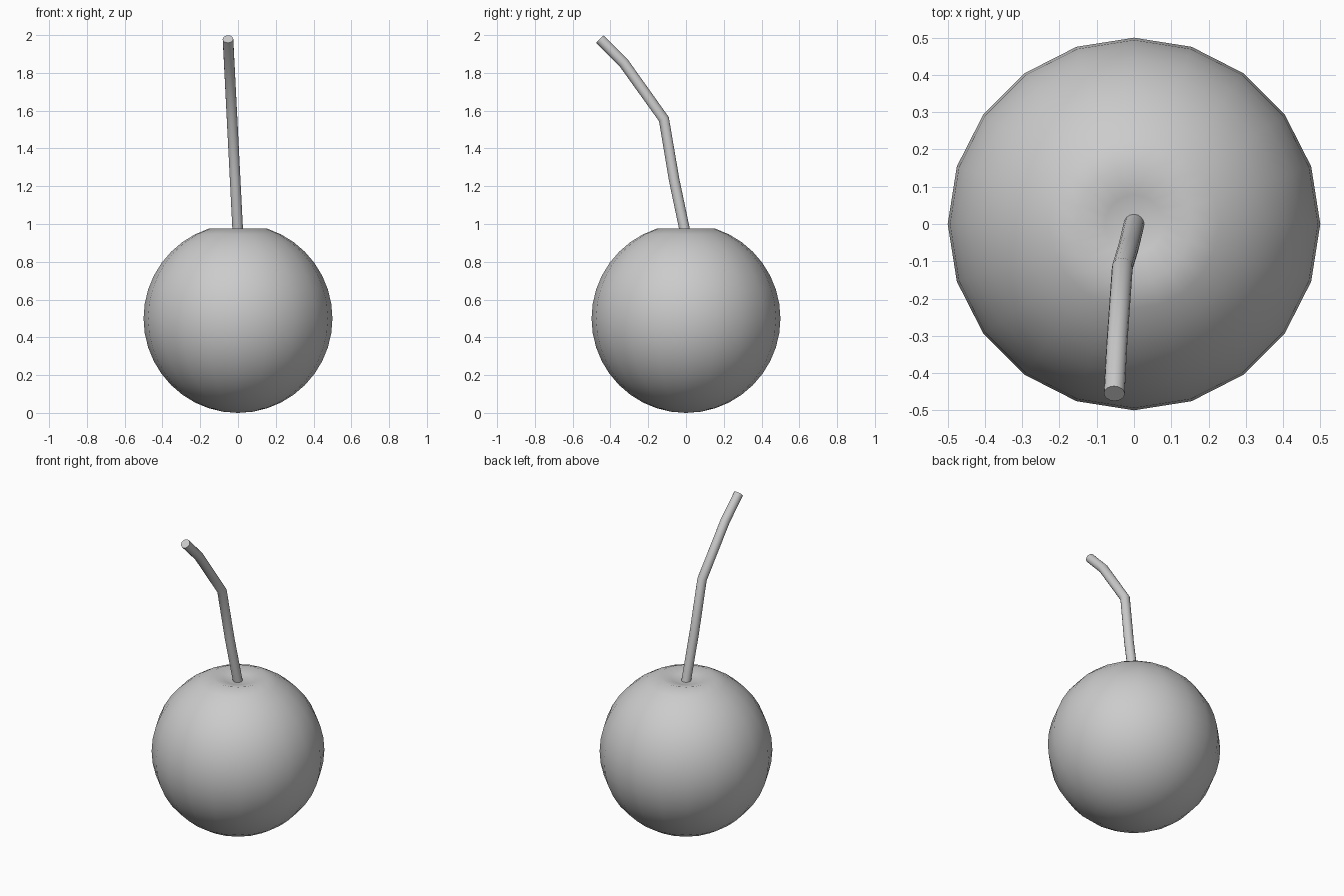
import bpy, bmesh, math
from mathutils import Vector

if "Cube" in bpy.data.objects:
    bpy.data.objects.remove(bpy.data.objects["Cube"])


def loft(name, rings, cap_start, cap_end, angle):
    """Skin a list of rings; caps are 'fan' points or flat n-gons."""
    bm = bmesh.new()
    loops = [[bm.verts.new(p) for p in ring] for ring in rings]
    n = len(loops[0])
    for a, b in zip(loops, loops[1:]):
        for i in range(n):
            j = (i + 1) % n
            bm.faces.new((a[i], a[j], b[j], b[i]))
    for cap, loop in ((cap_start, loops[0]), (cap_end, loops[-1])):
        if cap is None:
            bm.faces.new(loop)
        else:
            tip = bm.verts.new(cap)
            for i in range(n):
                bm.faces.new((loop[i], loop[(i + 1) % n], tip))
    bmesh.ops.recalc_face_normals(bm, faces=bm.faces[:])
    mesh = bpy.data.meshes.new(name)
    bm.to_mesh(mesh)
    bm.free()
    obj = bpy.data.objects.new(name, mesh)
    bpy.context.collection.objects.link(obj)
    bpy.ops.object.select_all(action='DESELECT')
    obj.select_set(True)
    bpy.context.view_layer.objects.active = obj
    bpy.ops.object.shade_smooth_by_angle(angle=math.radians(angle))
    return obj


# Fruit: 20-sided ball, with a shallow dimple at the top
R, SIDES = 0.5, 20
profile = []
for k in range(1, 19):
    t = math.radians(9 * k)
    profile.append((R * math.sin(t), R - R * math.cos(t)))
profile.append((0.078, 0.955))
rings = [[(r * math.cos(math.tau * i / SIDES), r * math.sin(math.tau * i / SIDES), z)
          for i in range(SIDES)] for r, z in profile]
loft("fruit", rings, (0, 0, 0), (0, 0, 0.942), 60)

# Stem: round tube along a bent path leaning to the front
path = [Vector((-0.053 * (z - 0.94) / 1.04, y, z)) for y, z in
        ((0.0, 0.935), (-0.063, 1.235), (-0.117, 1.555), (-0.33, 1.853), (-0.455, 1.979))]
stem_rings = []
for i, p in enumerate(path):
    d_in = (p - path[max(i - 1, 0)]).normalized()
    d_out = (path[min(i + 1, len(path) - 1)] - p).normalized()
    d = (d_in + d_out).normalized()
    u = Vector((1, 0, 0))
    u = (u - d * u.dot(d)).normalized()
    v = d.cross(u)
    stem_rings.append([p + 0.028 * (u * math.cos(math.tau * k / 16) + v * math.sin(math.tau * k / 16))
                       for k in range(16)])
loft("stem", stem_rings, None, None, 50)
